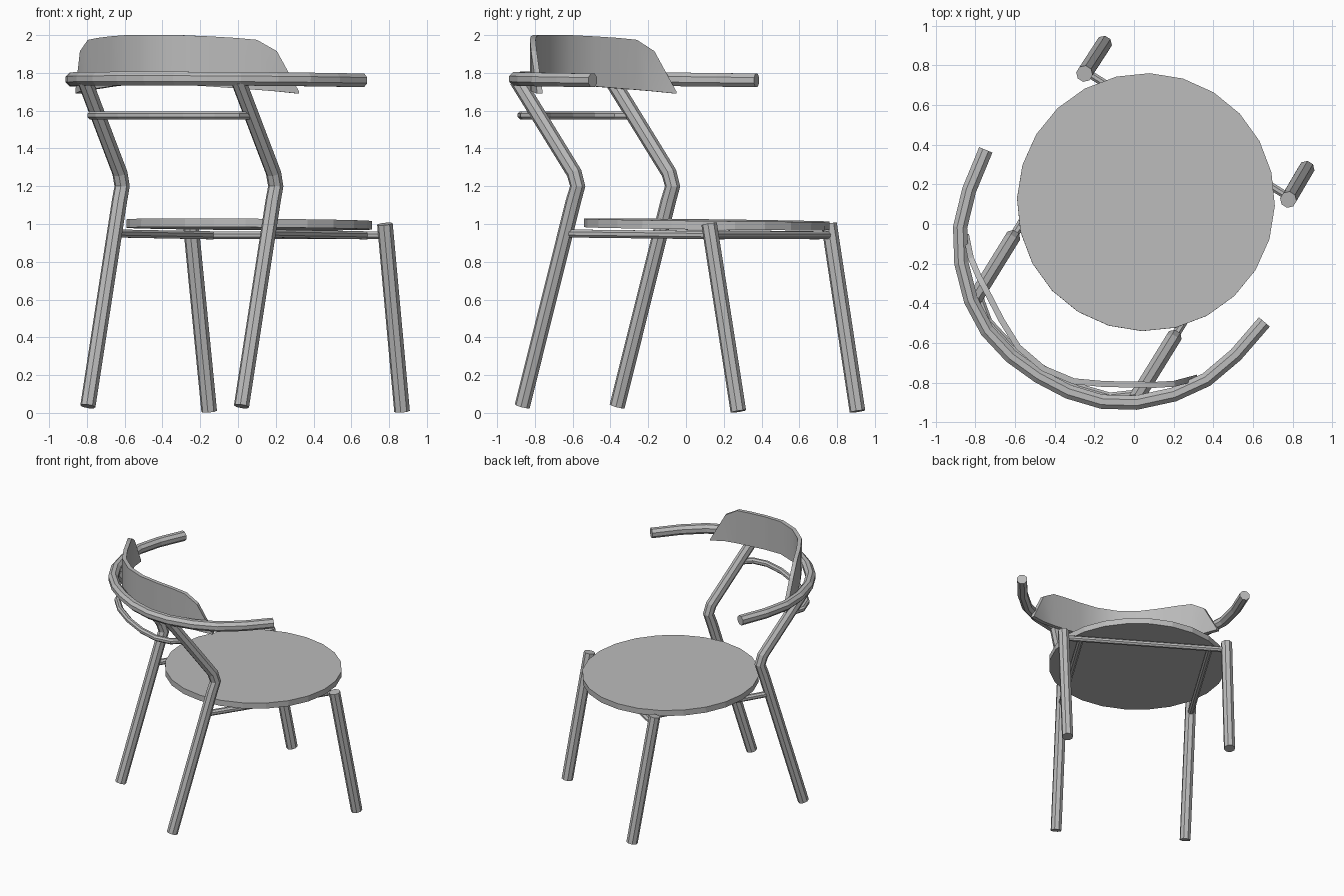
import bpy
import bmesh
import math
from mathutils import Matrix, Vector

cube = bpy.data.objects.get("Cube")
if cube:
    bpy.data.objects.remove(cube)

# The chair is laid out in its own frame (x across, y forward), then turned
PLACE = Matrix.Translation((0.06, 0.11, 0)) @ Matrix.Rotation(math.radians(-31.7), 4, "Z")

grey = bpy.data.materials.new("plain grey")
grey.use_nodes = True
grey.diffuse_color = (0.5, 0.5, 0.5, 1)
grey.node_tree.nodes["Principled BSDF"].inputs["Base Color"].default_value = (0.5, 0.5, 0.5, 1)


def add_mesh(name, bm):
    bmesh.ops.recalc_face_normals(bm, faces=bm.faces)
    mesh = bpy.data.meshes.new(name)
    bm.to_mesh(mesh)
    bm.free()
    mesh.materials.append(grey)
    obj = bpy.data.objects.new(name, mesh)
    bpy.context.collection.objects.link(obj)
    obj.matrix_world = PLACE
    return obj


def tube(name, points, radius, sides=8):
    """Faceted tube swept along a path, with mitred bends and flat ends."""
    pts = [Vector(p) for p in points]
    bm = bmesh.new()
    rings = []
    for i, p in enumerate(pts):
        before = (p - pts[i - 1]).normalized() if i else None
        after = (pts[i + 1] - p).normalized() if i < len(pts) - 1 else None
        d = ((before or after) + (after or before)).normalized()
        # Every path is planar enough for one fixed reference direction
        ref = Vector((1, 0, 0)) if abs(d.x) < 0.01 else Vector((0, 0, 1))
        u = (ref - d * ref.dot(d)).normalized()
        v = d.cross(u)
        angles = [2 * math.pi * (k + 0.5) / sides for k in range(sides)]
        rings.append([bm.verts.new(p + radius * (u * math.cos(a) + v * math.sin(a)))
                      for a in angles])
    for a, b in zip(rings, rings[1:]):
        for k in range(sides):
            n = (k + 1) % sides
            bm.faces.new((a[k], a[n], b[n], b[k]))
    bm.faces.new(rings[0])
    bm.faces.new(rings[-1])
    return add_mesh(name, bm)


def mirrored(half):
    """Complete a path given from the middle to its +x end."""
    return [(-p[0], *p[1:]) for p in reversed(half[1:])] + half


# Round seat, tipped slightly forward
bm = bmesh.new()
bmesh.ops.create_cone(bm, cap_ends=True, segments=24, radius1=0.65, radius2=0.65, depth=0.045,
                      matrix=Matrix.Translation((0, 0, 0.998)) @ Matrix.Rotation(-0.014, 4, "X"))
add_mesh("seat", bm)

# Legs and side rails, one of each per side
for side, s in (("left", 1), ("right", -1)):
    x = 0.478 * s
    tube(side + "_back_leg",
         [(x, -0.853, 0.035), (x, -0.535, 1.12), (x, -0.508, 1.2),
          (x, -0.53, 1.27), (x, -0.885, 1.76)], 0.041)
    tube(side + "_front_leg",
         [(0.6 * s, 0.567, 0.008), (0.604 * s, 0.388, 1.0)], 0.042)
    tube(side + "_seat_rail", [(x, -0.584, 0.95), (x, 0.4, 0.94)], 0.023)

# Rail between the front legs
tube("front_seat_rail", [(-0.6, 0.4, 0.94), (0.6, 0.4, 0.94)], 0.021)

# Curved arm rail
arm = [(0, -1.03), (0.17, -1.018), (0.34, -0.972), (0.49, -0.885),
       (0.63, -0.75), (0.73, -0.6), (0.79, -0.416), (0.825, -0.2)]
tube("arm_rail", mirrored([(x, y, 1.758 - 0.012 * y) for x, y in arm]), 0.039)

# Thin hoop joining the back legs
hoop = [(0, -0.99), (0.2, -0.975), (0.36, -0.93), (0.455, -0.855), (0.483, -0.745)]
tube("back_hoop", mirrored([(x, y, 1.575) for x, y in hoop]), 0.023)

# Curved backrest: across, forward, top height
panel = mirrored([(0, -0.97, 2.0), (0.16, -0.945, 2.0), (0.3, -0.875, 1.993),
                  (0.416, -0.805, 1.985), (0.51, -0.75, 1.975),
                  (0.593, -0.692, 1.915), (0.675, -0.605, 1.70)])
bm = bmesh.new()
columns = []
for i, (x, y, top) in enumerate(panel):
    a, b = panel[max(i - 1, 0)], panel[min(i + 1, len(panel) - 1)]
    along = Vector((b[0] - a[0], b[1] - a[1], 0)).normalized()
    out = Vector((along.y, -along.x, 0)) * 0.03
    bottom = 1.69 - 0.14 * (y + 0.605)
    inner = [Vector((x, y, bottom)), Vector((x, y, top))]
    corners = inner + [inner[1] + out, inner[0] + out]
    columns.append([bm.verts.new(c) for c in corners])
for a, b in zip(columns, columns[1:]):
    for k in range(4):
        n = (k + 1) % 4
        bm.faces.new((a[k], a[n], b[n], b[k]))
bm.faces.new(columns[0])
bm.faces.new(columns[-1])
backrest = add_mesh("backrest", bm)
bpy.ops.object.select_all(action="DESELECT")
backrest.select_set(True)
bpy.context.view_layer.objects.active = backrest
bpy.ops.object.shade_smooth_by_angle(angle=math.radians(30))
